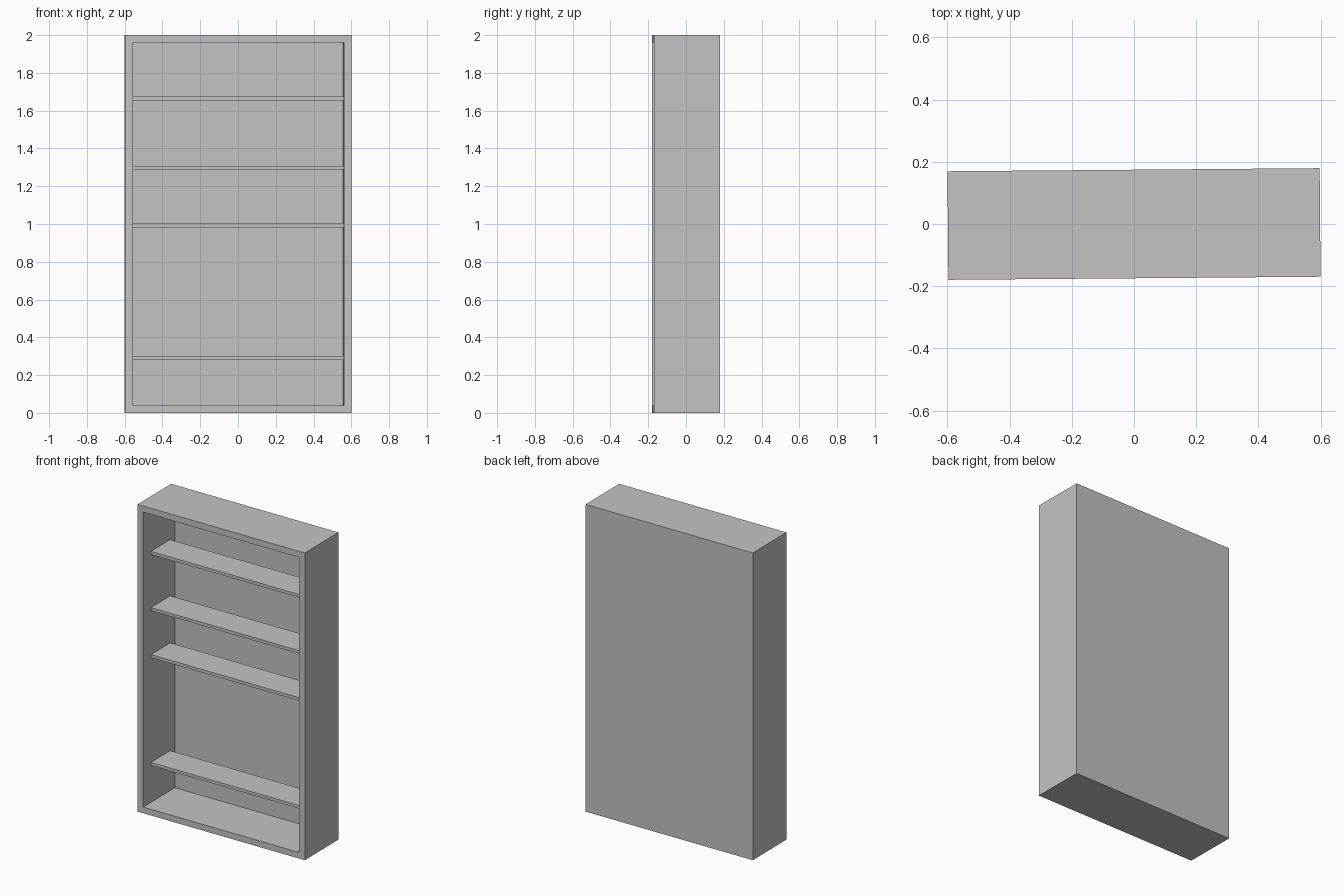
import bpy, bmesh, math
from mathutils import Matrix

if "Cube" in bpy.data.objects:
    bpy.data.objects.remove(bpy.data.objects["Cube"])

W, D, H = 1.197, 0.349, 2.0      # outer size
T = 0.04                         # frame thickness
BACK = 0.02                      # back panel thickness
TURN = Matrix.Rotation(0.0083, 4, 'Z')   # the case stands very slightly turned

grey = bpy.data.materials.new("light_grey")
grey.diffuse_color = (0.55, 0.55, 0.55, 1)
grey.use_nodes = True
grey.node_tree.nodes["Principled BSDF"].inputs["Base Color"].default_value = grey.diffuse_color


def box_mesh(size, centre):
    bm = bmesh.new()
    bmesh.ops.create_cube(bm, size=1)
    bmesh.ops.scale(bm, vec=size, verts=bm.verts)
    bmesh.ops.translate(bm, vec=centre, verts=bm.verts)
    return bm


def finish(bm, name):
    bmesh.ops.recalc_face_normals(bm, faces=bm.faces)
    mesh = bpy.data.meshes.new(name)
    bm.to_mesh(mesh)
    bm.free()
    mesh.materials.append(grey)
    ob = bpy.data.objects.new(name, mesh)
    ob.matrix_world = TURN
    bpy.context.collection.objects.link(ob)
    return ob


# Case: a box with its front face inset and pushed in to the back panel
bm = box_mesh((W, D, H), (0, 0, H / 2))
bm.normal_update()
front = min(bm.faces, key=lambda f: f.calc_center_median().y)
bmesh.ops.inset_region(bm, faces=[front], thickness=T, use_even_offset=True)
ret = bmesh.ops.extrude_discrete_faces(bm, faces=[front])
inner = ret["faces"][0]
bmesh.ops.translate(bm, vec=(0, D - BACK, 0), verts=inner.verts)
finish(bm, "case")

# Shelves: thin boards between the sides, set back from the front
y0, y1 = -D / 2 + 0.08, -D / 2 + 0.28
for i, top in enumerate((0.30, 1.002, 1.308, 1.674)):
    bm = box_mesh((W - 2 * T, y1 - y0, 0.02), (0, (y0 + y1) / 2, top - 0.01))
    finish(bm, f"shelf_{i + 1}")
